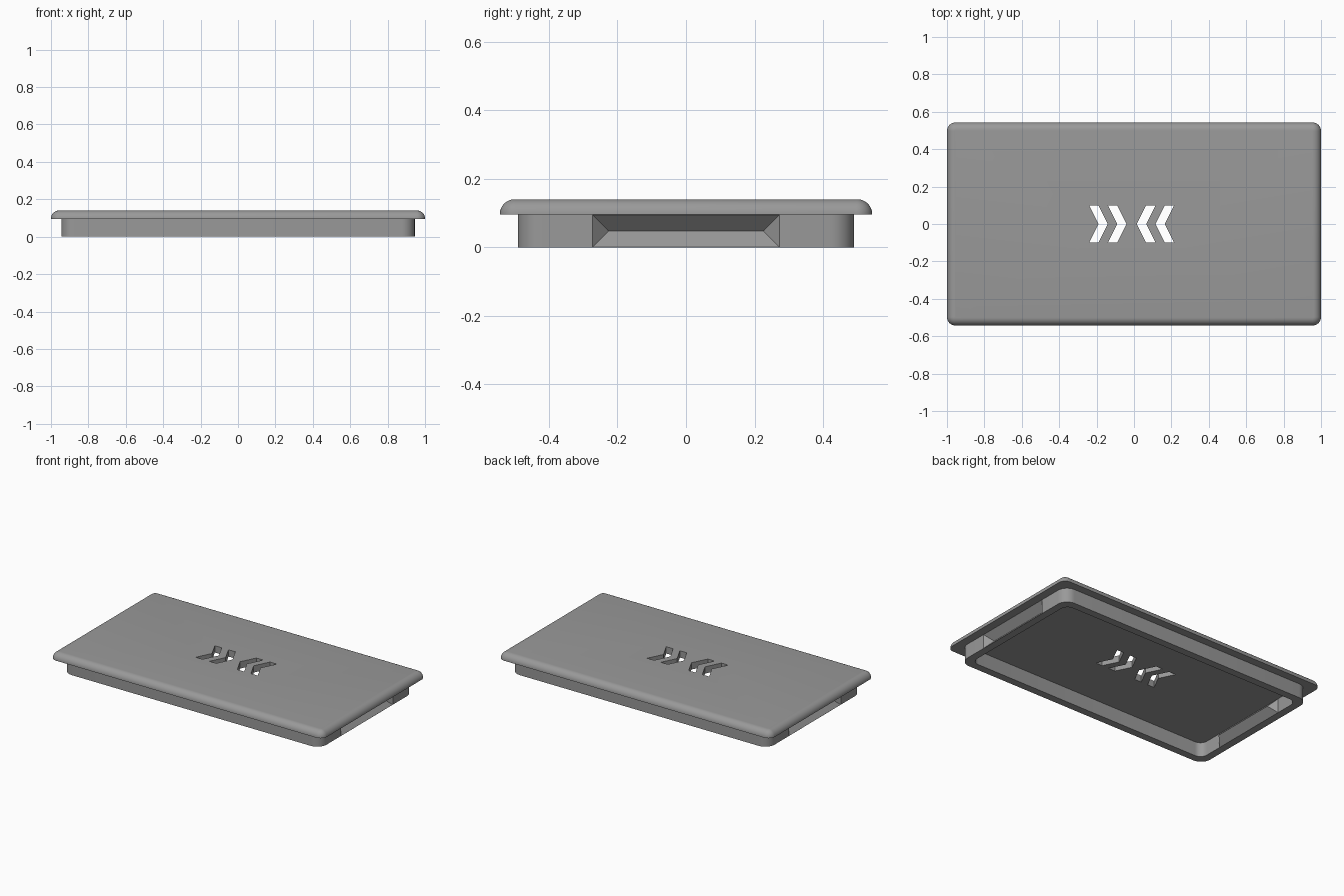
import bpy, bmesh, math

if "Cube" in bpy.data.objects:
    bpy.data.objects.remove(bpy.data.objects["Cube"])

TOP, SEAM = 0.14, 0.095          # top of the lid, underside of the lid

grey = bpy.data.materials.new("plain grey")
grey.diffuse_color = (0.32, 0.32, 0.32, 1)
grey.use_nodes = True
grey.node_tree.nodes["Principled BSDF"].inputs["Base Color"].default_value = grey.diffuse_color


def make(name, bm):
    bmesh.ops.recalc_face_normals(bm, faces=bm.faces)
    me = bpy.data.meshes.new(name)
    bm.to_mesh(me)
    bm.free()
    ob = bpy.data.objects.new(name, me)
    bpy.context.collection.objects.link(ob)
    me.materials.append(grey)
    return ob


def rounded_loop(bm, hx, hy, r, z, n=8):
    """Rounded rectangle of vertices at height z."""
    verts = []
    for k, (sx, sy) in enumerate(((1, 1), (-1, 1), (-1, -1), (1, -1))):
        for i in range(n + 1):
            a = math.pi / 2 * (k + i / n)
            verts.append(bm.verts.new((sx * (hx - r) + r * math.cos(a),
                                       sy * (hy - r) + r * math.sin(a), z)))
    return verts


def bridge(bm, a, b):
    n = len(a)
    for i in range(n):
        j = (i + 1) % n
        bm.faces.new((a[i], a[j], b[j], b[i]))


def prism(bm, pts, z0, z1):
    lo = [bm.verts.new((x, y, z0)) for x, y in pts]
    hi = [bm.verts.new((x, y, z1)) for x, y in pts]
    bridge(bm, lo, hi)
    bm.faces.new(lo)
    bm.faces.new(hi)


def hip(name, side, base_x, depth, grow=0.0):
    """Hipped wedge pointing inward from an end wall."""
    bm = bmesh.new()
    hy, mid = 0.272 + grow, SEAM / 2
    x0, x1 = side * (base_x + grow), side * (base_x - depth)
    base = [bm.verts.new((x0, y, z)) for y, z in
            ((-hy, -grow), (hy, -grow), (hy, SEAM + grow), (-hy, SEAM + grow))]
    r0 = bm.verts.new((x1, -0.226, mid))
    r1 = bm.verts.new((x1, 0.226, mid))
    b0, b1, b2, b3 = base
    for f in (base, (b0, b1, r1, r0), (b2, b3, r0, r1), (b1, b2, r1), (b3, b0, r0)):
        bm.faces.new(f)
    return make(name, bm)


def cut(ob, cutter):
    cutter.hide_render = True
    mod = ob.modifiers.new("cut", 'BOOLEAN')
    mod.operation, mod.solver, mod.object = 'DIFFERENCE', 'EXACT', cutter
    bpy.context.view_layer.objects.active = ob
    bpy.ops.object.modifier_apply(modifier=mod.name)
    bpy.data.objects.remove(cutter)


def smooth(ob):
    bpy.ops.object.select_all(action='DESELECT')
    ob.select_set(True)
    bpy.context.view_layer.objects.active = ob
    bpy.ops.object.shade_smooth_by_angle(angle=math.radians(30))


# Lid plate with a rounded upper edge
bm = bmesh.new()
r, steps = 0.043, 8
loops = [rounded_loop(bm, 1.0, 0.543, 0.046, SEAM)]
for i in range(steps + 1):
    a = math.pi / 2 * i / steps
    d = r * (1 - math.cos(a))
    loops.append(rounded_loop(bm, 1.0 - d, 0.543 - d, 0.046 - d,
                              TOP - r + r * math.sin(a)))
for a, b in zip(loops, loops[1:]):
    bridge(bm, a, b)
bm.faces.new(loops[0])
bm.faces.new(loops[-1])
lid = make("lid_plate", bm)

# Chevron vents: two pointing right, two pointing left
bm = bmesh.new()
for tip, s in ((-0.14, 1), (-0.04, 1), (0.015, -1), (0.115, -1)):
    w = 0.05 * s
    prism(bm, [(tip, 0), (tip - w, 0.1), (tip - 2 * w, 0.1), (tip - w, 0),
               (tip - 2 * w, -0.1), (tip - w, -0.1)], 0.05, 0.2)
cut(lid, make("vent_cutter", bm))
smooth(lid)

# Rim wall under the lid
bm = bmesh.new()
out0, out1 = (rounded_loop(bm, 0.945, 0.49, 0.07, z) for z in (0, SEAM))
in0, in1 = (rounded_loop(bm, 0.895, 0.44, 0.05, z) for z in (0, SEAM))
for a, b in ((out0, out1), (out1, in1), (in1, in0), (in0, out0)):
    bridge(bm, a, b)
rim = make("rim_wall", bm)

# Finger grips: groove outside and matching ridge inside on both ends
for side, label in ((1, "right"), (-1, "left")):
    cut(rim, hip("grip_cutter", side, 0.945, 0.046, 0.01))
    hip(label + "_grip_ridge", side, 0.895, 0.046)
smooth(rim)
